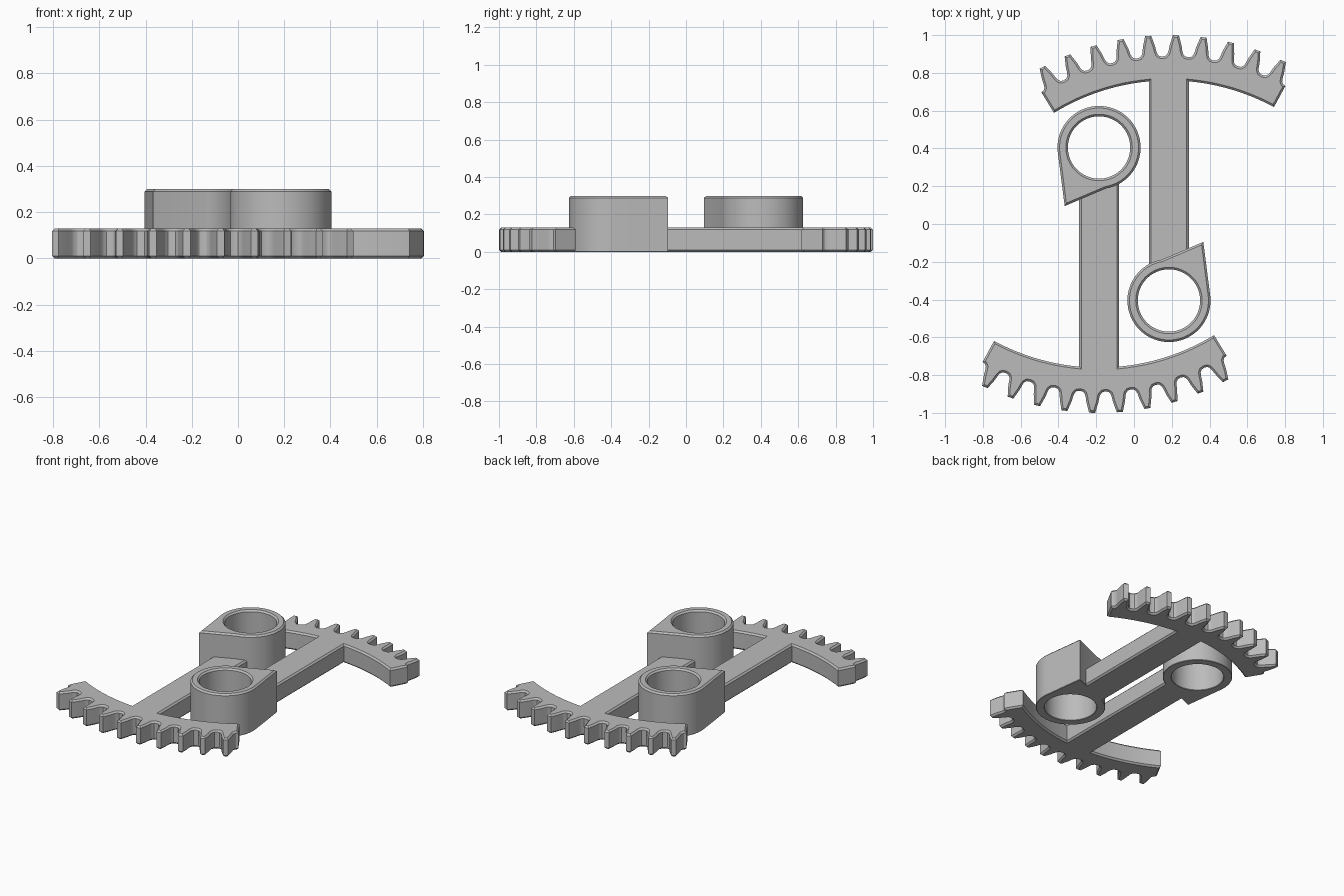
import bpy
import bmesh
from math import sin, cos, asin, pi, radians, degrees
from mathutils import Vector

cube = bpy.data.objects.get("Cube")
if cube:
    bpy.data.objects.remove(cube, do_unlink=True)

grey = bpy.data.materials.new("plain grey")
grey.use_nodes = True
colour = (0.5, 0.5, 0.5, 1)
grey.diffuse_color = colour
grey.node_tree.nodes["Principled BSDF"].inputs["Base Color"].default_value = colour

HUB = Vector((0.185, -0.405))   # pivot of the first lever
PLATE, TALL = 0.13, 0.30        # heights of the lever and the hub
INNER = 1.165                   # inner radius of the toothed arc
HALF_ARM = 0.105
FIRST, LAST, PITCH = -31.5, 28.5, 6


def polar(r, deg):
    """Point around the pivot, angle clockwise from +y."""
    return Vector((r * sin(radians(deg)), r * cos(radians(deg))))


def arc(r, start, end, steps):
    return [polar(r, start + (end - start) * i / steps) for i in range(steps + 1)]


def inset(loop, d):
    """Move a closed loop into the material, which lies to its left."""
    out = []
    for i, p in enumerate(loop):
        a = (p - loop[i - 1]).normalized()
        b = (loop[(i + 1) % len(loop)] - p).normalized()
        na, nb = Vector((-a.y, a.x)), Vector((-b.y, b.x))
        out.append(p + (na + nb) * d / (1 + na.dot(nb)))
    return out


def chamfered_plate(name, loops, levels, turn):
    """Walls through (inset, z) levels for every loop, then filled caps."""
    bm = bmesh.new()
    caps = ([], [])
    for loop in loops:
        rings = []
        for d, z in levels:
            pts = inset(loop, d) if d else loop
            rings.append([bm.verts.new((p.x + HUB.x, p.y + HUB.y, z)) for p in pts])
        n = len(loop)
        for low, high in zip(rings, rings[1:]):
            for i in range(n):
                j = (i + 1) % n
                bm.faces.new((low[i], low[j], high[j], high[i]))
        for cap, ring in zip(caps, (rings[0], rings[-1])):
            cap += [bm.edges.get((ring[i - 1], ring[i])) for i in range(n)]
    for cap in caps:
        bmesh.ops.triangle_fill(bm, use_beauty=True, use_dissolve=False, edges=cap)
    bmesh.ops.recalc_face_normals(bm, faces=bm.faces[:])
    mesh = bpy.data.meshes.new(name)
    bm.to_mesh(mesh)
    bm.free()
    mesh.materials.append(grey)
    obj = bpy.data.objects.new(name, mesh)
    bpy.context.collection.objects.link(obj)
    obj.rotation_euler.z = turn
    bpy.ops.object.select_all(action='DESELECT')
    obj.select_set(True)
    bpy.context.view_layer.objects.active = obj
    bpy.ops.object.shade_smooth_by_angle(angle=radians(30))


# Lever outline: arm, inner arc and ten teeth
half_tooth = [(3, 1.292), (2.3, 1.295), (1.85, 1.305), (1.6, 1.32), (1.35, 1.35), (0.65, 1.405)]
join = degrees(asin(HALF_ARM / INNER))
lever = [Vector((-HALF_ARM, 0.175)), Vector((HALF_ARM, 0.175))]
lever += arc(INNER, join, LAST, 12)
for k in range(10):
    middle = LAST - PITCH * (k + 0.5)
    profile = half_tooth if k == 0 else half_tooth[1:]
    lever += [polar(r, middle + a) for a, r in profile]
    lever += [polar(r, middle - a) for a, r in reversed(half_tooth)]
lever += arc(INNER, FIRST, -join, 12)

# Hub outline: round sleeve with a pointed lug, and its bore
hub = [Vector((0.182, 0.31))] + arc(0.22, 10 - 20, 83 - 360, 56)
bore = arc(0.165, 0, 360, 64)[:-1]

c = 0.011
for name, turn in (("rear", 0), ("front", pi)):
    chamfered_plate(name + "_toothed_lever", [lever],
                    [(c, 0), (0, c), (0, PLATE - c), (c, PLATE)], turn)
    chamfered_plate(name + "_hub", [hub, bore],
                    [(0.003, 0), (0, 0.003), (0, TALL - c), (c, TALL)], turn)
